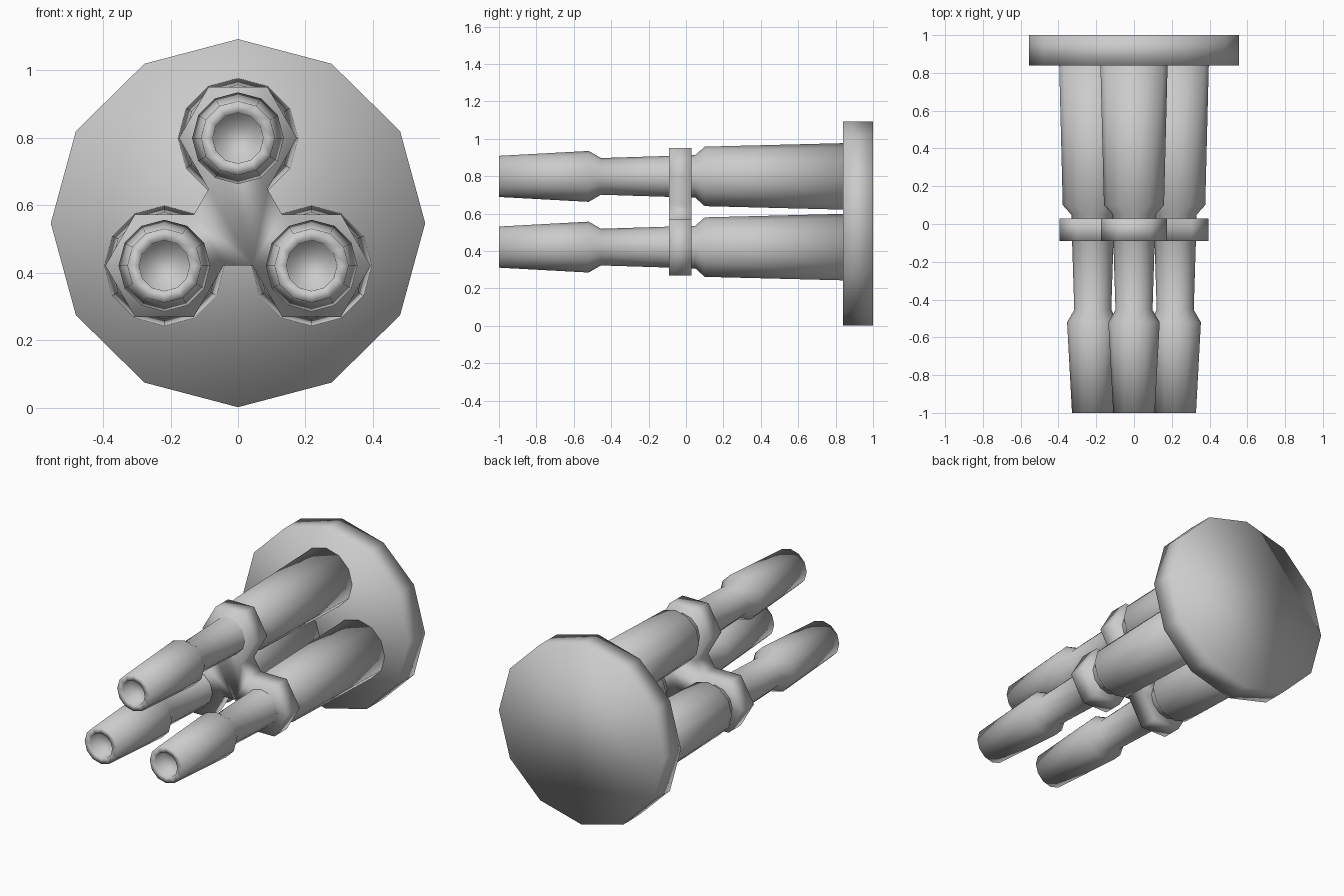
import bpy, bmesh
from math import sin, cos, pi

if "Cube" in bpy.data.objects:
    bpy.data.objects.remove(bpy.data.objects["Cube"])

CZ = 0.547      # height of the common axis
R = 0.252       # distance of each barrel from that axis
centres = [(R * sin(i * 2 * pi / 3), CZ + R * cos(i * 2 * pi / 3)) for i in range(3)]


def finish(name, bm):
    bmesh.ops.recalc_face_normals(bm, faces=bm.faces)
    me = bpy.data.meshes.new(name)
    bm.to_mesh(me)
    bm.free()
    me.shade_smooth()
    ob = bpy.data.objects.new(name, me)
    bpy.context.collection.objects.link(ob)
    return ob


def lathe(name, profile, cx, cz, sides=12, zscale=1.0):
    """Closed solid turned about the y axis from (y, radius) points."""
    bm = bmesh.new()
    rings = []
    for y, r in profile:
        rings.append([bm.verts.new((cx + r * sin(2 * pi * i / sides), y,
                                    cz + zscale * r * cos(2 * pi * i / sides)))
                      for i in range(sides)])
    for a, b in zip(rings, rings[1:]):
        for i in range(sides):
            j = (i + 1) % sides
            bm.faces.new((a[i], a[j], b[j], b[i]))
    bm.faces.new(rings[0])
    bm.faces.new(rings[-1])
    return finish(name, bm)


# Rear mounting disc
lathe("rear_disc", [(0.84, 0.555), (1.0, 0.555)], 0, CZ, zscale=0.983)

# Three barrels, from the bottom of the bore outwards and back to the disc
barrel = [(-0.93, 0.073), (-1.0, 0.075), (-1.0, 0.11), (-0.52, 0.136),
          (-0.455, 0.098), (0.05, 0.114), (0.10, 0.159), (0.85, 0.178)]
for n, (x, z) in enumerate(centres):
    lathe(f"barrel_{n + 1}", barrel, x, z)

# Clamp: three hexagonal collars joined in the middle
outline = []
H = 0.175
for n, (x, z) in enumerate(centres):
    for k in range(6):
        # clockwise round the collar, starting and ending at its inner flat
        a = n * 2 * pi / 3 + pi + pi / 6 + k * pi / 3
        outline.append((x + H * sin(a), z + H * cos(a)))
bm = bmesh.new()
front = bm.faces.new([bm.verts.new((x, -0.09, z)) for x, z in outline])
ext = bmesh.ops.extrude_face_region(bm, geom=[front], use_keep_orig=True)
moved = [v for v in ext["geom"] if isinstance(v, bmesh.types.BMVert)]
bmesh.ops.translate(bm, verts=moved, vec=(0, 0.12, 0))
finish("barrel_clamp", bm)
